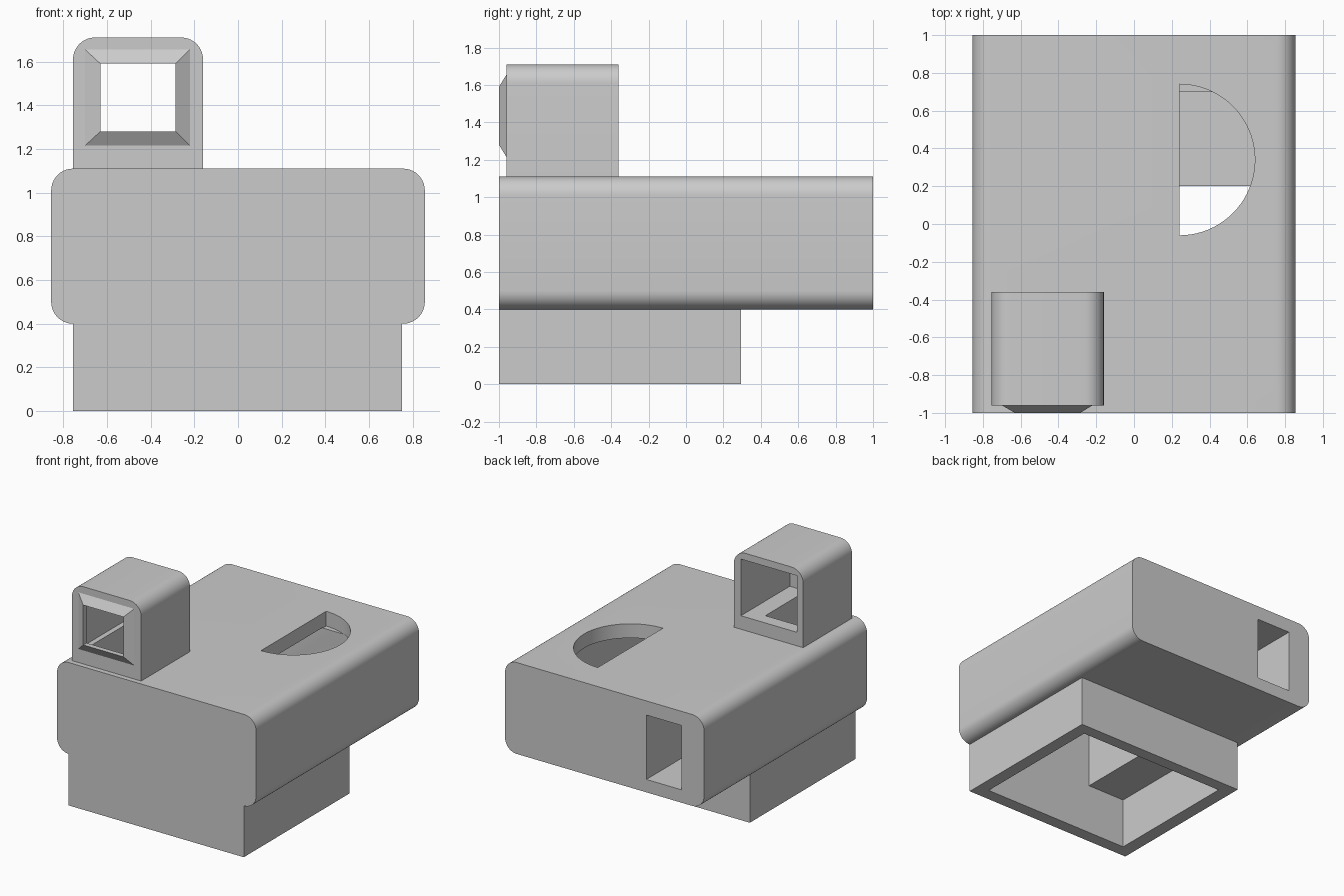
import bpy, bmesh, math

if "Cube" in bpy.data.objects:
    bpy.data.objects.remove(bpy.data.objects["Cube"], do_unlink=True)

GREY = (0.6, 0.6, 0.6, 1.0)
grey = bpy.data.materials.new("plain grey")
grey.use_nodes = True
grey.diffuse_color = GREY
grey.node_tree.nodes["Principled BSDF"].inputs["Base Color"].default_value = GREY


def make_object(name, bm):
    bmesh.ops.recalc_face_normals(bm, faces=bm.faces)
    mesh = bpy.data.meshes.new(name)
    bm.to_mesh(mesh)
    bm.free()
    mesh.materials.append(grey)
    obj = bpy.data.objects.new(name, mesh)
    bpy.context.collection.objects.link(obj)
    return obj


def box(name, x, y, z, radius=0, top_only=False):
    """Box from ranges; edges running along y may be rounded."""
    bm = bmesh.new()
    bmesh.ops.create_cube(bm, size=1)
    for v in bm.verts:
        v.co = [r[0] if c < 0 else r[1] for c, r in zip(v.co, (x, y, z))]
    if radius:
        edges = [e for e in bm.edges
                 if abs(e.verts[0].co.y - e.verts[1].co.y) > 0.01
                 and (not top_only or e.verts[0].co.z > z[0] + 0.01)]
        bmesh.ops.bevel(bm, geom=edges, offset=radius, segments=10,
                        profile=0.5, affect='EDGES')
    return make_object(name, bm)


def half_round(name, cx, cy, r, z):
    """Half cylinder with its flat side facing -x."""
    bm = bmesh.new()
    steps = 40
    angles = [math.pi * (i / steps - 0.5) for i in range(steps + 1)]
    face = bm.faces.new([bm.verts.new((cx + r * math.cos(a), cy + r * math.sin(a), z[0]))
                         for a in angles])
    ext = bmesh.ops.extrude_face_region(bm, geom=[face])["geom"]
    bmesh.ops.translate(bm, vec=(0, 0, z[1] - z[0]),
                        verts=[g for g in ext if isinstance(g, bmesh.types.BMVert)])
    return make_object(name, bm)


def cut(obj, cutters):
    bpy.ops.object.select_all(action='DESELECT')
    bpy.context.view_layer.objects.active = obj
    obj.select_set(True)
    for c in cutters:
        c.hide_render = True
        mod = obj.modifiers.new("cut", 'BOOLEAN')
        mod.operation, mod.solver, mod.object = 'DIFFERENCE', 'EXACT', c
        bpy.ops.object.modifier_apply(modifier=mod.name)
        bpy.data.objects.remove(c, do_unlink=True)
    bpy.ops.object.shade_smooth_by_angle(angle=math.radians(30))


# Shared ranges
channel_x = (-0.66, -0.36)
shaft_y = (-0.9, -0.46)
room_x = (-0.32, 0.65)

# Main body: a room, a side channel to the back window, a shaft and a round slot
body = box("main_body", (-0.855, 0.855), (-1, 1), (0.4, 1.11), 0.1)
cut(body, [
    box("room_cutter", room_x, (-0.9, 0.7), (0.5, 1.0)),
    box("floor_cutter", room_x, (-0.9, 0.2), (0.3, 0.6)),
    box("channel_cutter", channel_x, (-0.9, 1.1), (0.5, 1.0)),
    box("shaft_cutter", channel_x, shaft_y, (0.9, 1.3)),
    half_round("slot_cutter", 0.24, 0.34, 0.4, (0.995, 1.3)),
])

# Hollow base, open below and above
base = box("base", (-0.755, 0.75), (-1, 0.295), (0, 0.4))
cut(base, [box("base_cutter", (-0.65, 0.65), (-0.9, 0.2), (-0.1, 0.5))])

# Square turret, open front and back, with a shaft through its floor
turret = box("turret", (-0.755, -0.16), (-0.96, -0.36), (1.11, 1.71), 0.1, True)
cut(turret, [
    box("chamber_cutter", (-0.7, -0.22), (-1.1, -0.2), (1.215, 1.655)),
    box("turret_shaft_cutter", channel_x, shaft_y, (1.0, 1.3)),
])

# Tapered front frame around the turret opening
bm = bmesh.new()
outer, inner = ((-0.7, -0.22), (1.215, 1.655)), ((-0.63, -0.285), (1.28, 1.59))
rings = []
for (x, z), y in ((outer, -0.96), (inner, -1), (inner, -0.96)):
    rings.append([bm.verts.new((x[i], y, z[k]))
                  for i, k in ((0, 0), (1, 0), (1, 1), (0, 1))])
for n, ring in enumerate(rings):
    after = rings[(n + 1) % len(rings)]
    for i in range(4):
        j = (i + 1) % 4
        bm.faces.new((ring[i], ring[j], after[j], after[i]))
make_object("front_frame", bm)
